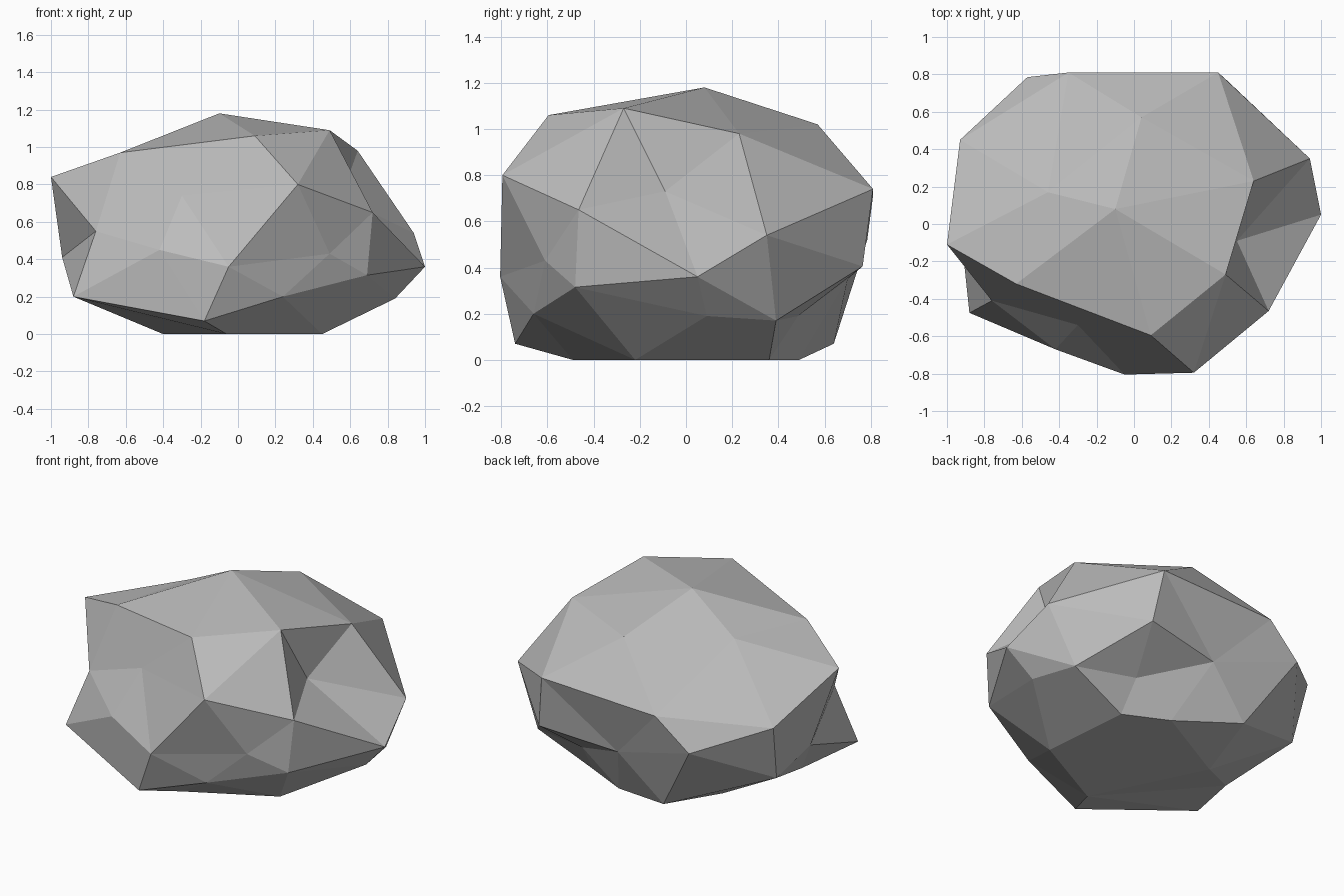
import bpy, bmesh
from mathutils import Vector

if "Cube" in bpy.data.objects:
    bpy.data.objects.remove(bpy.data.objects["Cube"])

# Boulder corners, from the crown down to the flat base
CORNERS = [
    (-.10, .08, 1.18), (.04, .57, 1.02), (.64, .23, .98), (.49, -.27, 1.09),
    (.09, -.595, 1.06), (-.63, -.32, .97), (-.46, .17, .99), (-1, -.11, .84),
    (-.93, .45, .65), (-.35, .81, .71), (.45, .81, .74), (.94, .35, .54),
    (.55, -.09, .73), (.72, -.465, .65), (.32, -.795, .80), (-.30, -.54, .74),
    (-.76, -.41, .55), (-.94, .09, .41), (-.89, .36, .29), (-.57, .785, .52),
    (-.01, .70, .35), (.50, .765, .405), (.77, .39, .17), (1, .05, .36),
    (.84, .09, .19), (.69, -.48, .315), (.49, -.61, .43), (-.05, -.805, .36),
    (-.42, -.67, .45), (-.88, -.475, .20), (-.18, -.74, .07), (.24, -.66, .20),
    (.45, -.22, 0), (-.06, -.49, 0), (.40, .36, 0), (.13, .49, 0),
    (-.29, .64, .07), (.39, .485, .19), (-.40, .20, 0), (-.76, -.08, .15),
]

# Creases that must run between two corners (numbered from 1)
CREASES = [
    (1, 6), (1, 5), (1, 4), (1, 3), (1, 2), (1, 7), (5, 6), (4, 5), (4, 15), (4, 14),
    (14, 15), (15, 28), (8, 17), (17, 30), (17, 18), (6, 17), (16, 17), (4, 13),
    (13, 14), (13, 24), (12, 13), (3, 13), (14, 24), (14, 26), (24, 26), (3, 12),
    (3, 11), (12, 23), (23, 24), (22, 23), (23, 38), (21, 22), (11, 21), (10, 21),
    (20, 21), (20, 37), (19, 37), (19, 20), (9, 10), (9, 19), (8, 18), (18, 30),
    (29, 31), (29, 30), (31, 32), (26, 32), (2, 10), (2, 11), (2, 7), (21, 37),
]

# Wrap the corners: project them onto a ball and skin that
bm = bmesh.new()
corners = []
for x, y, z in CORNERS:
    corners.append(bm.verts.new(Vector((x, y / .8, (z - .55) / .6)).normalized()))
bmesh.ops.convex_hull(bm, input=list(bm.verts))
bmesh.ops.triangulate(bm, faces=bm.faces[:])


def turn_crease(a, b):
    """Turn the edge that separates two corners so that it joins them."""
    if bm.edges.get((a, b)):
        return
    for edge in bm.edges:
        if len(edge.link_faces) == 2:
            tips = {v for f in edge.link_faces for v in f.verts} - set(edge.verts)
            if tips == {a, b}:
                bmesh.utils.edge_rotate(edge, True)
                return


for _ in range(3):
    for a, b in CREASES:
        turn_crease(corners[a - 1], corners[b - 1])

# Move the skin out to the real corners
for vert, co in zip(corners, CORNERS):
    vert.co = co
bmesh.ops.recalc_face_normals(bm, faces=bm.faces[:])

mesh = bpy.data.meshes.new("boulder")
bm.to_mesh(mesh)
bm.free()

stone = bpy.data.materials.new("grey stone")
stone.diffuse_color = (.5, .5, .5, 1)
stone.use_nodes = True
stone.node_tree.nodes["Principled BSDF"].inputs["Base Color"].default_value = stone.diffuse_color
mesh.materials.append(stone)
bpy.context.collection.objects.link(bpy.data.objects.new("boulder", mesh))
